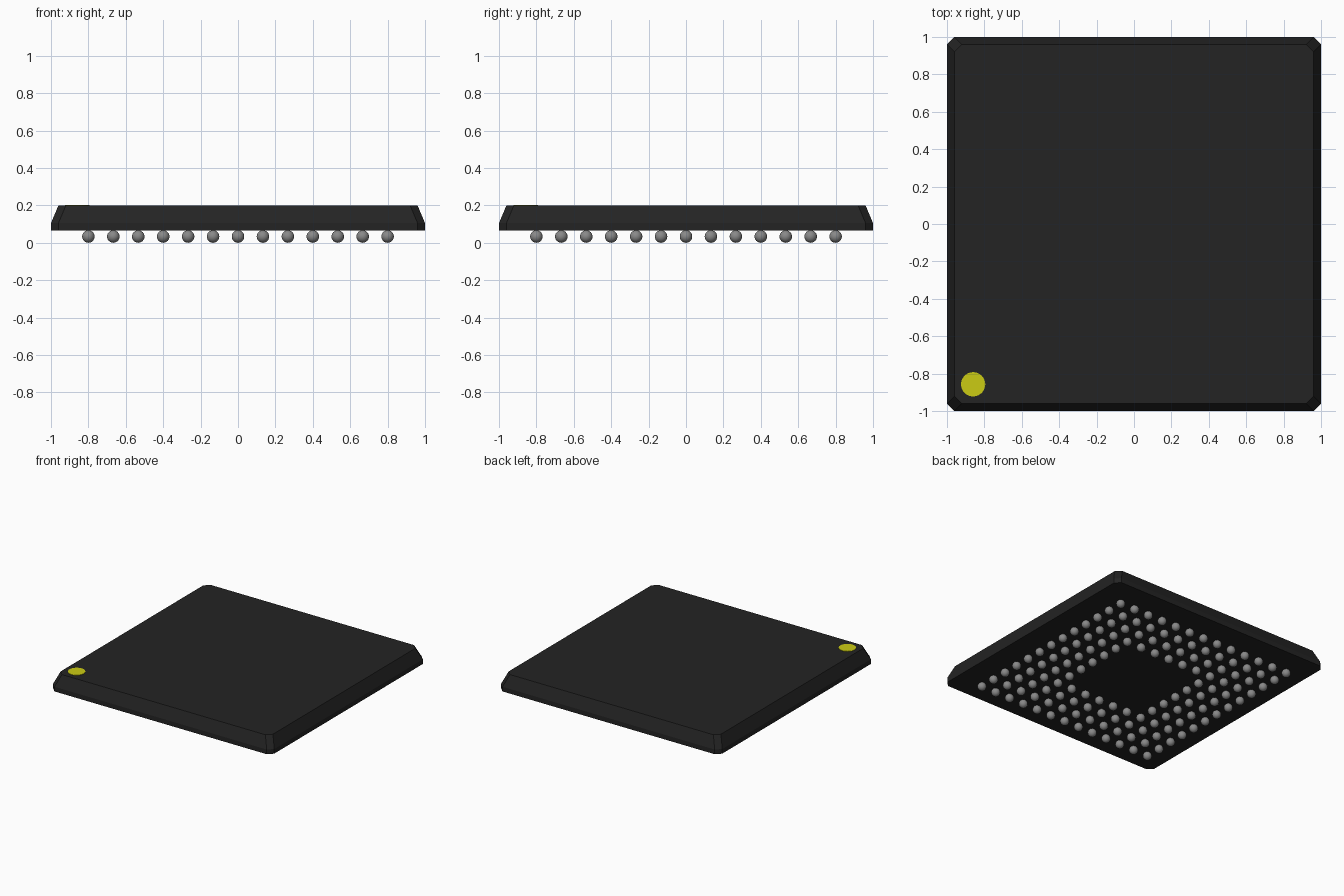
import bpy, bmesh
from mathutils import Matrix

cube = bpy.data.objects.get("Cube")
if cube:
    bpy.data.objects.remove(cube, do_unlink=True)


def material(name, rgb):
    m = bpy.data.materials.new(name)
    m.use_nodes = True
    m.diffuse_color = (*rgb, 1)
    m.node_tree.nodes["Principled BSDF"].inputs["Base Color"].default_value = (*rgb, 1)
    return m


black = material("black plastic", (0.017, 0.017, 0.017))
yellow = material("yellow paint", (0.60, 0.60, 0.007))
grey = material("grey solder", (0.25, 0.25, 0.25))


def add_object(name, bm, mat):
    bmesh.ops.recalc_face_normals(bm, faces=bm.faces)
    mesh = bpy.data.meshes.new(name)
    bm.to_mesh(mesh)
    bm.free()
    mesh.materials.append(mat)
    obj = bpy.data.objects.new(name, mesh)
    bpy.context.collection.objects.link(obj)
    return obj


# Package body: stacked square outlines with cut corners, tapered at the top
CUT = 0.04


def outline(bm, half, z):
    a, b = half, half - CUT
    pts = [(b, -a), (a, -b), (a, b), (b, a), (-b, a), (-a, b), (-a, -b), (-b, -a)]
    return [bm.verts.new((x, y, z)) for x, y in pts]


bm = bmesh.new()
rings = [outline(bm, h, z) for h, z in ((1.0, 0.067), (1.0, 0.105), (0.96, 0.2))]
for low, high in zip(rings, rings[1:]):
    for i in range(8):
        j = (i + 1) % 8
        bm.faces.new((low[i], low[j], high[j], high[i]))
bm.faces.new(rings[0])
bm.faces.new(rings[-1])
add_object("package_body", bm, black)

# Corner marker: thin painted disc
bm = bmesh.new()
bmesh.ops.create_cone(bm, cap_ends=True, segments=32, radius1=0.065, radius2=0.065,
                      depth=0.004, matrix=Matrix.Translation((-0.86, -0.857, 0.201)))
add_object("corner_marker", bm, yellow)

# Solder balls: 13 x 13 grid, keeping the four outer rings
COUNT, RINGS, PITCH, RADIUS = 13, 4, 1.6 / 12, 0.0335
bm = bmesh.new()
for i in range(COUNT):
    for j in range(COUNT):
        if min(i, j, COUNT - 1 - i, COUNT - 1 - j) < RINGS:
            spot = Matrix.Translation((i * PITCH - 0.8, j * PITCH - 0.8, RADIUS))
            bmesh.ops.create_uvsphere(bm, u_segments=20, v_segments=12,
                                      radius=RADIUS, matrix=spot)
for f in bm.faces:
    f.smooth = True
add_object("solder_balls", bm, grey)
